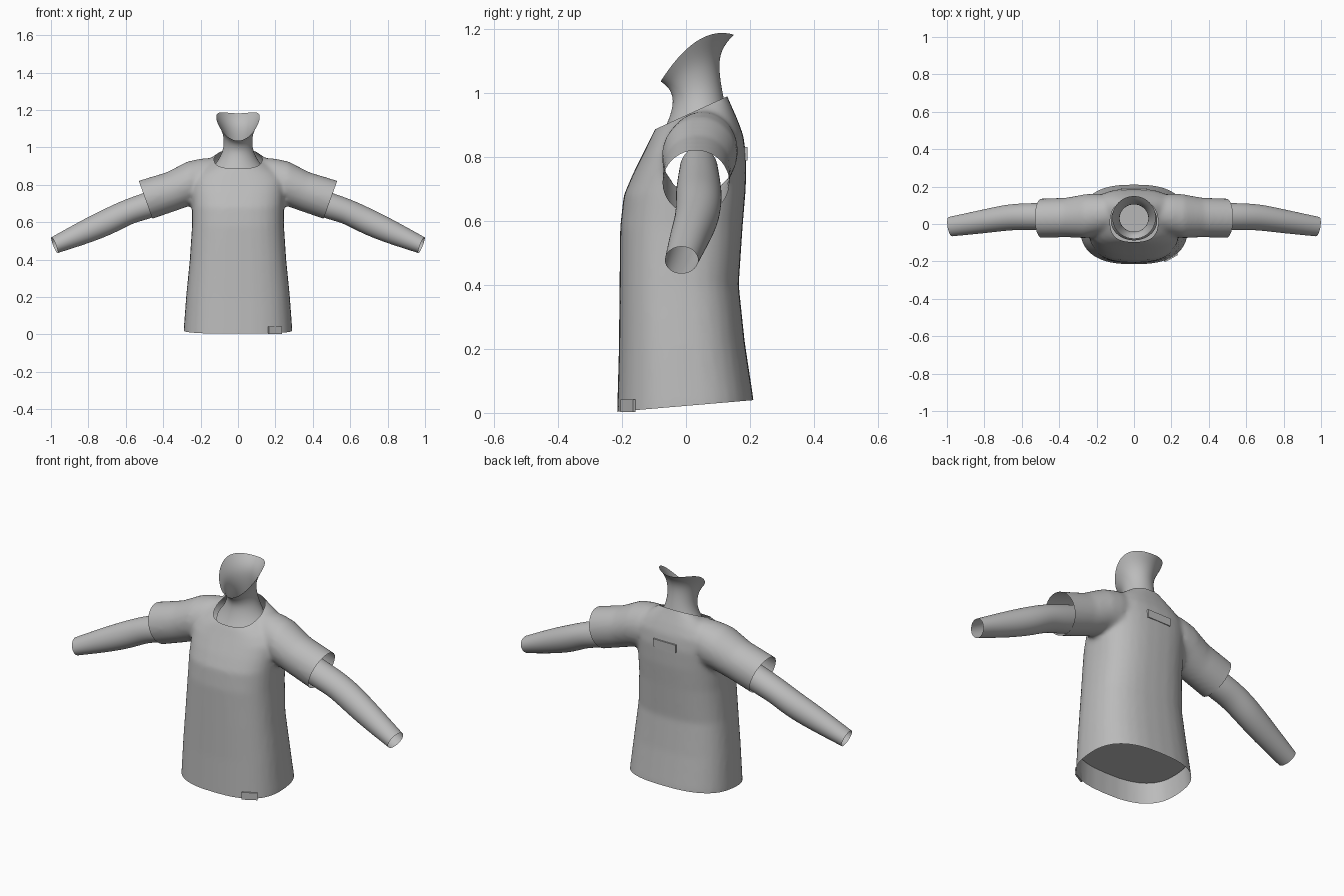
import bpy
import bmesh
import math
from mathutils import Vector

cube = bpy.data.objects.get("Cube")
if cube:
    bpy.data.objects.remove(cube, do_unlink=True)

grey = bpy.data.materials.new("plain grey")
grey.use_nodes = True
grey.diffuse_color = (0.5, 0.5, 0.5, 1)
grey.node_tree.nodes["Principled BSDF"].inputs["Base Color"].default_value = grey.diffuse_color

SEGMENTS = 32


def ring(a, b, w, power=2.0, bow=0.0):
    """Closed loop through opposite points a and b, with half width w across."""
    a, b, w = Vector(a), Vector(b), Vector(w)
    points = []
    for i in range(SEGMENTS):
        angle = 2 * math.pi * i / SEGMENTS
        c, s = math.cos(angle), math.sin(angle)
        u = math.copysign(abs(c) ** (2 / power), c)
        v = math.copysign(abs(s) ** (2 / power), s)
        points.append((a + b) / 2 + (a - b) / 2 * u + w * v + Vector((0, 0, bow * s * s)))
    return points


def loft(bm, rings, capped=False):
    loops = [[bm.verts.new(p) for p in r] for r in rings]
    faces = []
    for low, high in zip(loops, loops[1:]):
        for i in range(SEGMENTS):
            j = (i + 1) % SEGMENTS
            faces.append(bm.faces.new((low[i], low[j], high[j], high[i])))
    if capped:
        faces += [bm.faces.new(loops[0]), bm.faces.new(loops[-1])]
    bmesh.ops.recalc_face_normals(bm, faces=faces)


def finish(name, bm):
    mesh = bpy.data.meshes.new(name)
    bm.to_mesh(mesh)
    bm.free()
    mesh.materials.append(grey)
    obj = bpy.data.objects.new(name, mesh)
    bpy.context.collection.objects.link(obj)
    return obj


def activate(obj):
    bpy.ops.object.select_all(action='DESELECT')
    obj.select_set(True)
    bpy.context.view_layer.objects.active = obj


def smooth(obj):
    activate(obj)
    bpy.ops.object.shade_smooth_by_angle(angle=math.radians(50))


# Shirt body: front y, front z, back y, back z, half width
body = [
    (-.218, -.10, .222, -.08, .294),
    (-.215, .02, .210, .05, .290),
    (-.210, .20, .184, .22, .277),
    (-.208, .40, .165, .40, .258),
    (-.206, .58, .177, .58, .246),
    (-.195, .68, .187, .70, .246),
    (-.165, .75, .189, .80, .250),
    (-.135, .81, .179, .87, .250),
    (-.115, .85, .160, .92, .215),
    (-.102, .878, .140, .965, .160),
    (-.088, .90, .125, 1.0, .105),
    (-.080, .95, .115, 1.05, .090),
]
# Sleeve: top x, top z, bottom x, bottom z, centre y, half depth
sleeve = [
    (.14, .945, .14, .72, .055, .10),
    (.20, .940, .20, .70, .050, .113),
    (.27, .925, .25, .69, .042, .118),
    (.38, .868, .34, .658, .035, .106),
    (.53, .822, .458, .618, .031, .105),
    (.61, .795, .54, .59, .031, .105),
]
bm = bmesh.new()
loft(bm, [ring((0, fy, fz), (0, by, bz), (w, 0, 0), 2.6) for fy, fz, by, bz, w in body], True)
for side in (1, -1):
    loft(bm, [ring((side * tx, y, tz), (side * bx, y, bz), (0, d, 0))
              for tx, tz, bx, bz, y, d in sleeve], True)
shirt = finish("shirt", bm)

# Fuse body and sleeves into one softened cloth surface
activate(shirt)
fuse = shirt.modifiers.new("fuse", 'REMESH')
fuse.mode = 'VOXEL'
fuse.voxel_size = 0.012
soften = shirt.modifiers.new("soften", 'SMOOTH')
soften.factor = 0.5
soften.iterations = 8
for name in ("fuse", "soften"):
    bpy.ops.object.modifier_apply(modifier=name)


def trim(bm, point, normal, inside):
    """Cut away everything beyond a plane, limited to vertices passing a test."""
    faces = [f for f in bm.faces if all(inside(v.co) for v in f.verts)]
    edges = {e for f in faces for e in f.edges}
    verts = {v for f in faces for v in f.verts}
    bmesh.ops.bisect_plane(bm, geom=faces + list(edges) + list(verts), plane_co=point,
                           plane_no=Vector(normal).normalized(), clear_outer=True)


# Open the hem, collar and cuffs
bm = bmesh.new()
bm.from_mesh(shirt.data)
trim(bm, (0, 0, .022), (0, .085, -1), lambda p: p.z < .3)
trim(bm, (0, .015, .9375), (0, -.457, 1), lambda p: abs(p.x) < .17 and p.z > .8)
for side in (1, -1):
    trim(bm, (side * .53, 0, .82), (side * .2, 0, -.072),
         lambda p, s=side: p.x * s > .36 and p.z > .5)
bm.to_mesh(shirt.data)
bm.free()
if not shirt.data.materials:
    shirt.data.materials.append(grey)
smooth(shirt)

# Panel closing the inside of the shirt just above the hem
bm = bmesh.new()
panel = ring((0, -.208, .115), (0, .192, .135), (.278, 0, 0), 2.6)
bm.faces.new([bm.verts.new(p) for p in panel])
finish("inner_panel", bm)

# Neck: front y, front z, back y, back z, half width, raise of the sides
neck_rings = [
    (-.088, .85, .125, .95, .125, 0),
    (-.060, .90, .120, .975, .100, 0),
    (-.043, .95, .113, 1.01, .082, 0),
    (-.040, .985, .105, 1.06, .075, 0),
    (-.052, 1.012, .104, 1.11, .080, .015),
    (-.064, 1.024, .120, 1.15, .097, .035),
    (-.080, 1.035, .150, 1.182, .117, .055),
]
bm = bmesh.new()
loft(bm, [ring((0, fy, fz), (0, by, bz), (w, 0, 0), 2, bow)
          for fy, fz, by, bz, w, bow in neck_rings])
neck = finish("neck", bm)
neck.modifiers.new("round", 'SUBSURF').levels = 2
neck.modifiers["round"].render_levels = 2
smooth(neck)

# Arms: top x, top z, bottom x, bottom z, centre y, half depth
arm_rings = [
    (.30, .83, .28, .69, .04, .060),
    (.50, .757, .46, .62, .04, .073),
    (.60, .724, .56, .598, .04, .071),
    (.70, .678, .65, .546, .036, .069),
    (.82, .619, .78, .493, .014, .063),
    (.997, .52, .965, .435, -.014, .052),
]
for side, label in ((1, "left_arm"), (-1, "right_arm")):
    bm = bmesh.new()
    loft(bm, [ring((side * tx, y, tz), (side * bx, y, bz), (side * .008, d, 0))
              for tx, tz, bx, bz, y, d in arm_rings])
    arm = finish(label, bm)
    arm.modifiers.new("round", 'SUBSURF').levels = 2
    arm.modifiers["round"].render_levels = 2
    smooth(arm)


# Sewn labels on the hem and the upper back
def plate(name, centre, size, turn):
    bm = bmesh.new()
    bmesh.ops.create_cube(bm, size=1)
    bmesh.ops.scale(bm, vec=size, verts=bm.verts)
    obj = finish(name, bm)
    obj.location = centre
    obj.rotation_euler.z = turn


plate("hem_label", (.198, -.181, .022), (.08, .009, .04), math.radians(29))
plate("back_label", (0, .187, .81), (.14, .009, .042), 0)
